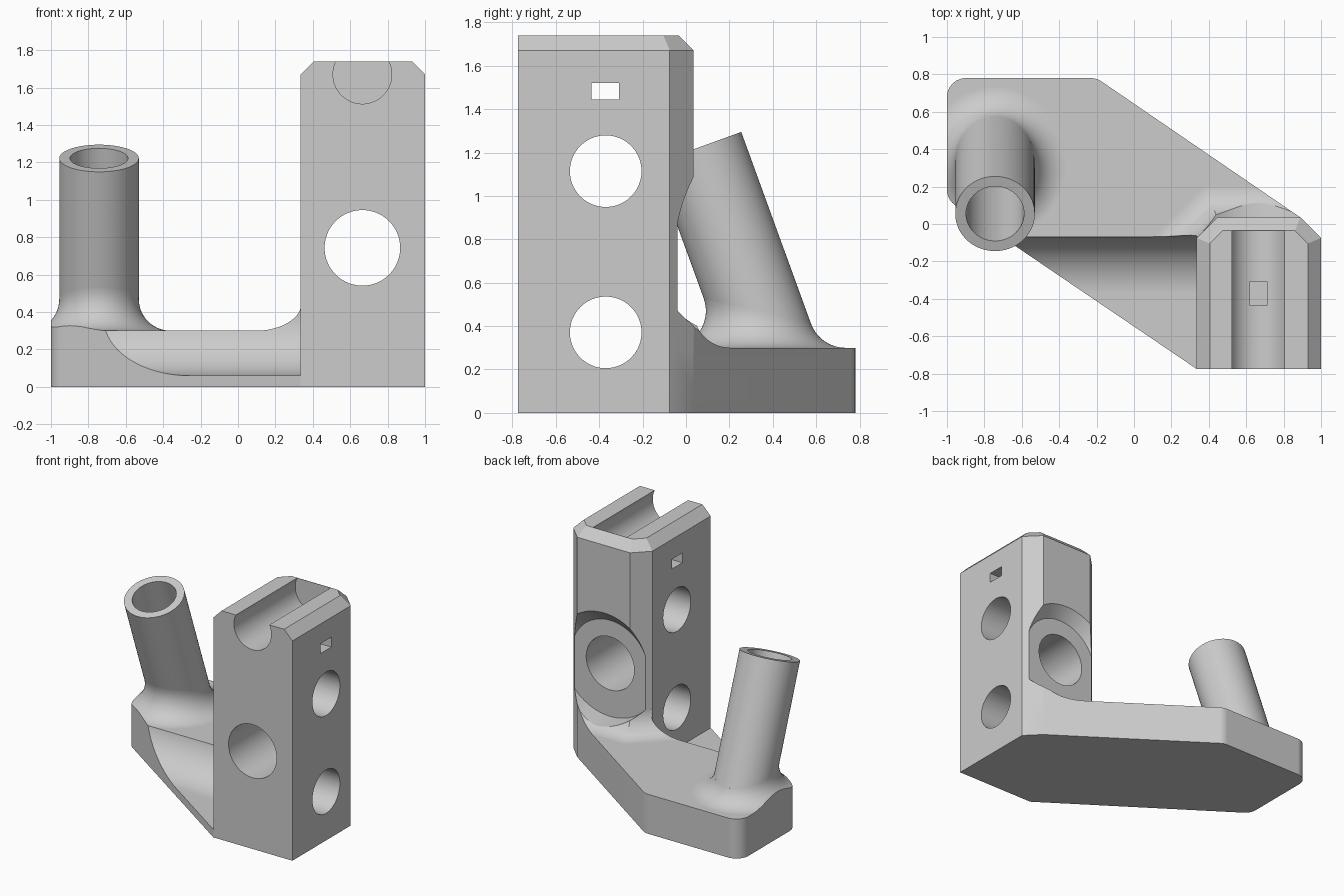
import bpy, bmesh, math
from mathutils import Vector

if "Cube" in bpy.data.objects:
    bpy.data.objects.remove(bpy.data.objects["Cube"], do_unlink=True)

grey = bpy.data.materials.new("plain grey")
grey.use_nodes = True
COLOUR = (0.604, 0.604, 0.604, 1)
grey.diffuse_color = COLOUR
grey.node_tree.nodes["Principled BSDF"].inputs["Base Color"].default_value = COLOUR

SEG = 96
TAU = math.tau


def loft(name, rings):
    """Closed solid skinned through rings of equal point count."""
    bm = bmesh.new()
    rows = [[bm.verts.new(p) for p in ring] for ring in rings]
    n = len(rows[0])
    for a, b in zip(rows, rows[1:]):
        for i in range(n):
            j = (i + 1) % n
            bm.faces.new((a[i], a[j], b[j], b[i]))
    bm.faces.new(rows[0])
    bm.faces.new(rows[-1])
    bmesh.ops.recalc_face_normals(bm, faces=bm.faces)
    mesh = bpy.data.meshes.new(name)
    bm.to_mesh(mesh)
    bm.free()
    mesh.materials.append(grey)
    ob = bpy.data.objects.new(name, mesh)
    bpy.context.collection.objects.link(ob)
    return ob


def level(pts, z):
    return [(x, y, z) for x, y in pts]


def rod(name, start, end, r):
    start, end = Vector(start), Vector(end)
    d = (end - start).normalized()
    u = d.orthogonal().normalized()
    v = d.cross(u)
    return loft(name, [[c + r * (math.cos(TAU * i / SEG) * u + math.sin(TAU * i / SEG) * v)
                        for i in range(SEG)] for c in (start, end)])


def box(name, lo, hi):
    pts = [(lo[0], lo[1]), (hi[0], lo[1]), (hi[0], hi[1]), (lo[0], hi[1])]
    return loft(name, [level(pts, lo[2]), level(pts, hi[2])])


def combine(target, other, op, keep=False):
    mod = target.modifiers.new("combine", "BOOLEAN")
    mod.object, mod.operation, mod.solver = other, op, "EXACT"
    bpy.context.view_layer.objects.active = target
    bpy.ops.object.modifier_apply(modifier=mod.name)
    if not keep:
        bpy.data.objects.remove(other, do_unlink=True)


def rounded(corners):
    """Outline from (x, y, corner radius) entries."""
    out = []
    for i, (x, y, r) in enumerate(corners):
        p = Vector((x, y))
        if not r:
            out.append((x, y))
            continue
        a = (Vector(corners[i - 1][:2]) - p).normalized()
        b = (Vector(corners[(i + 1) % len(corners)][:2]) - p).normalized()
        half = a.angle(b) / 2
        centre = p + (a + b).normalized() * r / math.sin(half)
        start = p + a * r / math.tan(half) - centre
        end = p + b * r / math.tan(half) - centre
        for k in range(9):
            spoke = start.lerp(end, k / 8).normalized()
            out.append(tuple(centre + spoke * r))
    return out


def offset(pts, d):
    """Mitred offset of a counter-clockwise outline whose first edge stays put."""
    lines = []
    for i, p in enumerate(pts):
        p, q = Vector(p), Vector(pts[(i + 1) % len(pts)])
        t = (q - p).normalized()
        n = Vector((t.y, -t.x))
        lines.append((n, n.dot(p) + (d if i else 0)))
    out = []
    for i in range(len(pts)):
        (n, a), (m, b) = lines[i - 1], lines[i]
        det = n.x * m.y - n.y * m.x
        out.append(((a * m.y - b * n.y) / det, (n.x * b - m.x * a) / det))
    return out


TOP = 0.3       # plate thickness
FIL = 0.17      # blend radius
CX, CY = 0.665, -0.37

# Base plate, and a tall copy of its outline that trims the blends
outline = rounded([(0.335, -0.775, 0), (1, -0.775, 0), (1, -0.075, 0), (0.89, 0.035, 0),
                   (-0.2, 0.78, 0.1), (-1, 0.78, 0.1), (-1, 0.13, 0.1)])
body = loft("angled_bracket", [level(outline, 0), level(outline, TOP)])
trim = loft("outline_trim", [level(outline, 0), level(outline, 0.8)])

# Blend skirt around the column's back and chamfered corners
foot = [(0.335, -0.775), (1, -0.775), (1, -0.075), (0.89, 0.035), (0.445, 0.035), (0.335, -0.075)]
skirt_foot = [(-0.29, -0.7)] + foot[1:5]
rings = [level(offset(skirt_foot, FIL), 0.1)]
for k in range(17):
    a = math.pi / 2 * k / 16
    rings.append(level(offset(skirt_foot, FIL * (1 - math.sin(a)) + 0.0005),
                       TOP + FIL * (1 - math.cos(a))))
skirt = loft("column_blend", rings)
combine(skirt, trim, "INTERSECT", keep=True)

# Rolling-ball blend around the leaning tube
lean = math.radians(20)
axis = Vector((0, -math.sin(lean), math.cos(lean)))
side, back = Vector((1, 0, 0)), Vector((0, math.cos(lean), math.sin(lean)))
tip = Vector((-0.743, 0.055, 1.222))
R_OUT, R_IN = 0.2125, 0.155
down = Vector((0, 0, -1))
columns = []
for i in range(SEG):
    a = TAU * i / SEG
    n = math.cos(a) * side + math.sin(a) * back
    c = tip + n * (R_OUT + FIL)
    c += axis * ((TOP + FIL - c.z) / axis.z)
    arc = [c + FIL * down.slerp(-n, k / 14) for k in range(15)]
    columns.append([arc[0] + down * 0.15] + arc)
flare = loft("tube_blend", list(zip(*columns)))
combine(flare, trim, "INTERSECT")

combine(body, skirt, "UNION")
combine(body, flare, "UNION")

# Rounded clearance trough along the front of the plate
profile = [(-1.2, 0.06)]
for k in range(49):
    a = math.pi * (k / 48 - 0.5)
    profile.append((CY + 0.31 * math.cos(a), 0.37 + 0.31 * math.sin(a)))
profile.append((-1.2, 0.68))
trough = loft("trough_cutter", [[(x, y, z) for y, z in profile] for x in (-1.5, 0.34)])
combine(body, trough, "DIFFERENCE")

# Leaning tube
tube = rod("tube", tip - axis * 1.1, tip, R_OUT)
combine(body, tube, "UNION")
bore = rod("bore_cutter", tip - axis * 0.95, tip + axis * 0.2, R_IN)
combine(body, bore, "DIFFERENCE")

# Column with chamfered back corners and chamfered top
column = loft("column", [level(foot, 0), level(foot, 1.67), level(offset(foot, -0.07), 1.74)])
combine(body, column, "UNION")

# Recess on the column back: round below, flared above
def recess_ring(y, r_up, r_low):
    ring = []
    for i in range(SEG):
        a = TAU * (i + 0.5) / SEG
        r = r_up if math.sin(a) > 0 else r_low
        ring.append((CX + r * math.cos(a), y, 0.745 + r * math.sin(a)))
    return ring

recess = loft("recess_cutter", [recess_ring(-0.04, 0.325, 0.405), recess_ring(0.035, 0.41, 0.41),
                                recess_ring(0.3, 0.41, 0.435)])
combine(body, recess, "DIFFERENCE")

# Through holes, closed-ended top channel and tie slot
cutters = [rod("side_hole_cutter", (0.2, CY, z), (1.2, CY, z), 0.165) for z in (0.371, 1.114)]
cutters.append(rod("front_hole_cutter", (CX, -1, 0.743), (CX, 0.2, 0.743), 0.202))
cutters.append(rod("channel_cutter", (CX, -1, 1.67), (CX, -0.038, 1.67), 0.157))
cutters.append(box("slot_cutter", (0.2, -0.435, 1.445), (1.2, -0.308, 1.52)))
for cutter in cutters:
    combine(body, cutter, "DIFFERENCE")

# Smooth curves, keep hard edges
bpy.ops.object.select_all(action="DESELECT")
body.select_set(True)
bpy.context.view_layer.objects.active = body
bpy.ops.object.shade_smooth_by_angle(angle=math.radians(25))
weighted = body.modifiers.new("even shading", "WEIGHTED_NORMAL")
weighted.keep_sharp = True
